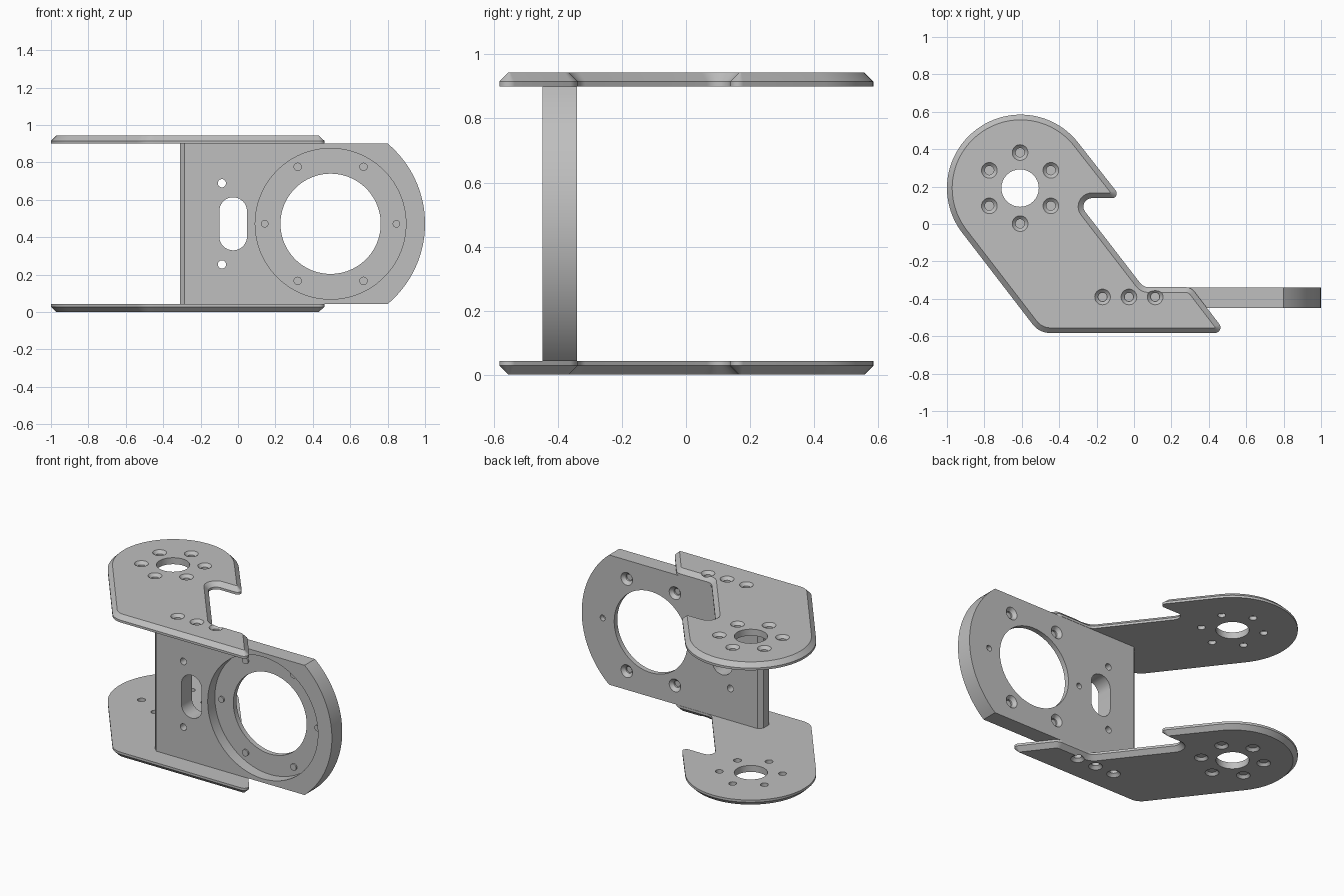
import bpy
import bmesh
from math import sin, cos, tan, pi, radians
from mathutils import Vector

cube = bpy.data.objects.get("Cube")
if cube:
    bpy.data.objects.remove(cube, do_unlink=True)

GREY = (0.52, 0.52, 0.52, 1)
metal = bpy.data.materials.new("grey_metal")
metal.use_nodes = True
metal.diffuse_color = GREY
metal.node_tree.nodes["Principled BSDF"].inputs["Base Color"].default_value = GREY


def loft(bm, rings):
    """Closed solid through rings of equal length."""
    loops = [[bm.verts.new(p) for p in ring] for ring in rings]
    n = len(loops[0])
    for a, b in zip(loops, loops[1:]):
        for i in range(n):
            j = (i + 1) % n
            bm.faces.new((a[i], a[j], b[j], b[i]))
    bm.faces.new(loops[0])
    bm.faces.new(loops[-1])


def make_object(name, bm):
    bmesh.ops.recalc_face_normals(bm, faces=bm.faces)
    mesh = bpy.data.meshes.new(name)
    bm.to_mesh(mesh)
    bm.free()
    mesh.materials.append(metal)
    obj = bpy.data.objects.new(name, mesh)
    bpy.context.collection.objects.link(obj)
    return obj


def cut_and_shade(obj, cutter_bm):
    cutter = make_object(obj.name + "_cutter", cutter_bm)
    cutter.hide_render = True
    mod = obj.modifiers.new("holes", "BOOLEAN")
    mod.operation = "DIFFERENCE"
    mod.solver = "EXACT"
    mod.object = cutter
    for other in bpy.context.selected_objects:
        other.select_set(False)
    obj.select_set(True)
    bpy.context.view_layer.objects.active = obj
    bpy.ops.object.modifier_apply(modifier=mod.name)
    bpy.data.objects.remove(cutter, do_unlink=True)
    bpy.ops.object.shade_smooth_by_angle(angle=radians(30))


def lathe(bm, place, profile, n=32):
    """Revolved cutter; place maps (u, v, height) to a position."""
    loft(bm, [[place(r * cos(2 * pi * i / n), r * sin(2 * pi * i / n), h)
               for i in range(n)] for r, h in profile])


def rounded(corners, inset, steps=12):
    """Counter-clockwise outline moved inward, with filleted corners."""
    out = []
    for i, (p, radius) in enumerate(corners):
        a = (p - corners[i - 1][0]).normalized()
        b = (corners[(i + 1) % len(corners)][0] - p).normalized()
        turn = a.cross(b)
        side = 1 if turn > 0 else -1
        na, nb = Vector((-a.y, a.x)), Vector((-b.y, b.x))
        bisect = (na + nb) / (1 + na.dot(nb))
        r = max(radius - side * inset, 0.004)
        centre = p + bisect * (inset + side * r)
        angle = a.angle(b) * side
        start = -na * side * r
        count = steps * 3 if radius > 0.3 else steps
        for k in range(count + 1):
            t = angle * k / count
            out.append(centre + Vector((start.x * cos(t) - start.y * sin(t),
                                        start.x * sin(t) + start.y * cos(t))))
    return out


# Outline shared by both arms
HUB, HUB_R = Vector((-0.609, 0.192)), 0.391
ALONG, ACROSS = Vector((-0.61, 0.792)), Vector((0.792, 0.61))
OUTLINE = [
    (Vector((-0.506, -0.583)), 0.12),
    (Vector((0.493, -0.583)), 0.03),
    (Vector((0.305, -0.338)), 0.06),
    (Vector((0.05, -0.338)), 0.06),
    (Vector((-0.317, 0.138)), 0.045),
    (Vector((-0.066, 0.138)), 0.025),
    (HUB + HUB_R * (ACROSS + ALONG), HUB_R),
    (HUB + HUB_R * (ALONG - ACROSS), HUB_R),
]
THICK = 0.043


def make_arm(name, inner_z, side, blind):
    """Flat arm with a bevelled outer rim and countersunk holes."""
    bm = bmesh.new()
    loft(bm, [[(p.x, p.y, inner_z + side * h) for p in rounded(OUTLINE, inset)]
              for inset, h in ((0, 0), (0, 0.015), (0.028, THICK))])
    arm = make_object(name, bm)

    cuts = bmesh.new()

    def hole(pos, *profiles):
        for profile in profiles:
            lathe(cuts, lambda u, v, h: (pos.x + u, pos.y + v, inner_z + side * h), profile)

    hole(HUB, ((0.1, -0.02), (0.1, 0.07)))
    sink = ((0.027, 0.026), (0.042, THICK), (0.042, 0.06))
    pin = ((0.024, -0.02), (0.024, 0.022))
    through = ((0.024, -0.02), (0.024, 0.024)) + sink
    for k in range(6):
        t = radians(30 + 60 * k)
        pos = HUB + 0.19 * Vector((cos(t), sin(t)))
        if blind:
            hole(pos, sink, pin)
        else:
            hole(pos, through)
    # Screw holes along the upright
    for x in (-0.168, -0.027, 0.113):
        hole(Vector((x, -0.39)), through)
    cut_and_shade(arm, cuts)


make_arm("lower_arm", THICK, -1, True)
make_arm("upper_arm", 0.9, 1, False)

# Upright plate with a rounded outer end
FRONT, BACK, MID = -0.448, -0.34, 0.4715
HALF = 0.9 - MID
ARC_X, ARC_R = 0.44, 0.56
LEFT_X = -0.31
sweep = math_limit = None
bm = bmesh.new()
from math import asin
sweep = asin(HALF / ARC_R)
profile = [(LEFT_X, MID + HALF), (LEFT_X, MID - HALF)]
for k in range(33):
    t = sweep * (k / 16 - 1)
    profile.append((ARC_X + ARC_R * cos(t), MID + ARC_R * sin(t)))
loft(bm, [[(x, y, z) for x, z in profile] for y in (FRONT, BACK)])
ends = [e for e in bm.edges
        if all(abs(v.co.x - LEFT_X) < 1e-4 for v in e.verts)
        and abs(e.verts[0].co.z - e.verts[1].co.z) > 0.1]
bmesh.ops.recalc_face_normals(bm, faces=bm.faces)
bmesh.ops.bevel(bm, geom=ends, offset=0.025, segments=1, affect="EDGES")
plate = make_object("upright_plate", bm)

cuts = bmesh.new()


def plate_hole(x, z, profile, n=32):
    lathe(cuts, lambda u, v, h: (x + u, h, z + v), profile, n)


# Round recess with a bore through its floor
BORE_X, FLOOR = 0.495, FRONT + 0.075
plate_hole(BORE_X, MID, ((0.403, FRONT - 0.05), (0.403, FLOOR),
                         (0.268, FLOOR), (0.268, BACK + 0.05)), 96)

# Ring of screw holes, the diagonal ones countersunk at the back
for k in range(6):
    t = radians(60 * k)
    x, z = BORE_X + 0.352 * cos(t), MID + 0.352 * sin(t)
    if k % 3:
        shape = ((0.022, FLOOR - 0.01), (0.022, BACK - 0.022),
                 (0.042, BACK), (0.042, BACK + 0.03))
    else:
        shape = ((0.02, FLOOR - 0.01), (0.018, BACK + 0.03))
    plate_hole(x, z, shape)

# Slot and the pair of small holes beside it
for z in (MID - 0.217, MID + 0.217):
    plate_hole(-0.086, z, ((0.022, FRONT - 0.05), (0.022, BACK + 0.05)))
slot = []
for k in range(34):
    t = pi * (k if k < 17 else k - 1) / 16
    lift = 0.068 if k < 17 else -0.068
    slot.append((-0.026 + 0.074 * cos(t), MID + lift + 0.074 * sin(t)))
loft(cuts, [[(x, y, z) for x, z in slot] for y in (FRONT - 0.05, BACK + 0.05)])
cut_and_shade(plate, cuts)
